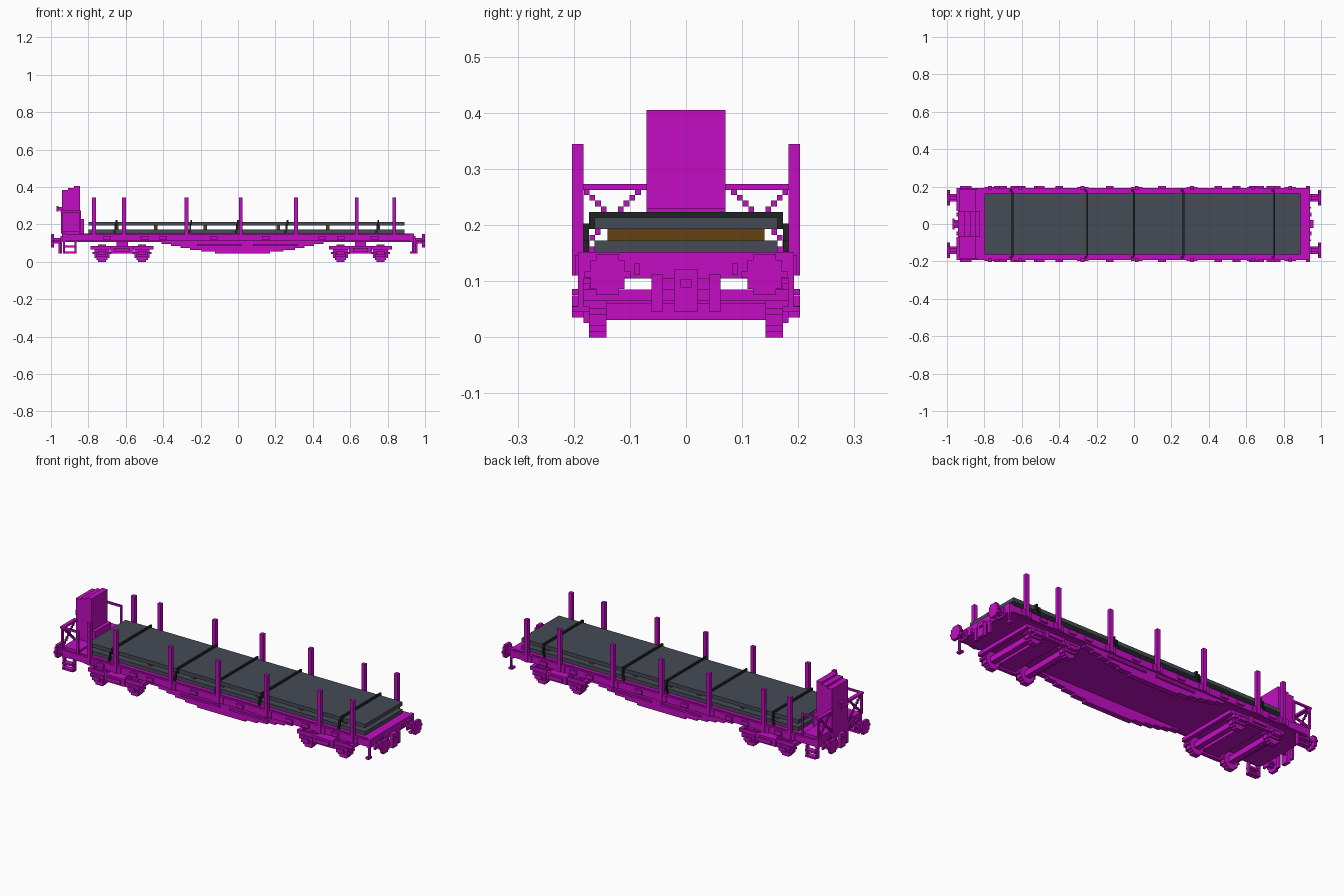
import bpy, bmesh, math
from mathutils import Matrix, Vector

if "Cube" in bpy.data.objects:
    bpy.data.objects.remove(bpy.data.objects["Cube"], do_unlink=True)


def material(name, red, green, blue):
    mat = bpy.data.materials.new(name)
    mat.use_nodes = True
    colour = (red, green, blue, 1)
    mat.diffuse_color = colour
    mat.node_tree.nodes["Principled BSDF"].inputs["Base Color"].default_value = colour
    return mat


magenta = material("magenta_paint", 0.55, 0.004, 0.55)
slate = material("slate_plate", 0.06, 0.07, 0.093)
brown = material("brown_timber", 0.127, 0.053, 0.005)
black = material("black_strap", 0.015, 0.017, 0.016)

# Shared dimensions
step = 0.0102
half_step = step / 2
deck_low, deck_top = 0.105, 0.152
outer = 0.203
sill = outer - 2 * step
ledge = outer - step
beam_end = 0.94
tip = 1.0
plate_width = 0.163


def around(centre, reach=step):
    return centre - reach, centre + reach


def above(low, height=step):
    return low, low + height


def below(high, height=step):
    return high - height, high


def flip(span):
    return -span[1], -span[0]


class Part:
    """Collects blocks into one flat-shaded object."""

    def __init__(self, name, mat=magenta):
        self.name, self.mat, self.bm = name, mat, bmesh.new()

    def __enter__(self):
        return self

    def box(self, *spans):
        size = Matrix.Diagonal([high - low for low, high in spans] + [1])
        centre = Vector([(low + high) / 2 for low, high in spans])
        bmesh.ops.create_cube(self.bm, size=1, matrix=Matrix.Translation(centre) @ size)

    def pair(self, xs, ys, zs):
        self.box(xs, ys, zs)
        self.box(xs, flip(ys), zs)

    def disc(self, cross, height, radius, thickness, along_x=False):
        """Stepped round disc on both sides, built from rows of blocks."""
        rows = round(2 * radius / step)
        row = 2 * radius / rows
        for i in range(rows):
            low = i * row - radius
            chord = math.sqrt(radius ** 2 - (low + row / 2) ** 2)
            span = around(cross, round(chord / step) * step)
            zs = above(height + low, row)
            if along_x:
                self.pair(thickness, span, zs)
            else:
                self.pair(span, thickness, zs)

    def __exit__(self, *error):
        mesh = bpy.data.meshes.new(self.name)
        self.bm.to_mesh(mesh)
        self.bm.free()
        mesh.materials.append(self.mat)
        obj = bpy.data.objects.new(self.name, mesh)
        bpy.context.collection.objects.link(obj)


# Deck and side sills
deck = (deck_low, deck_top)
sill_height = (deck_low + half_step, deck_top - half_step)
with Part("deck") as p:
    p.box(around(0, beam_end), around(0, sill), deck)
    p.pair(around(0, beam_end - step), (sill, ledge), sill_height)

# Stepped fish-belly girders, sloping up from a flat middle
with Part("belly_girders") as p:
    belly_reach, slope, belly_depth = 0.44, 0.36, 0.066
    belly_skin = below(sill, 3 * step)
    columns = round(2 * belly_reach / step)
    for k in range(columns):
        x = k * step - belly_reach + 2 * step
        inset = (min(k, columns - k) + 0.5) * step
        depth = belly_depth * min(inset / slope, 1) ** 0.8
        depth = round(depth / step) * step
        if depth:
            p.pair(above(x), belly_skin, below(deck_low, depth))
    for x in (-0.1, 0.2):
        p.pair(around(x, slope / 3), above(sill), below(deck_low - step))

# Stakes with pockets and sill brackets
with Part("side_stakes") as stakes, Part("sill_brackets") as brackets:
    for x in (-0.77, -0.61, -0.275, 0.015, 0.31, 0.635, 0.835):
        stakes.pair(around(x), (sill, outer), (sill_height[0], 0.345))
        brackets.pair(around(x, 3 * step), above(ledge, half_step), sill_height)
    for x in (-0.7, -0.5, -0.4, -0.13, 0.15, 0.45, 0.55, 0.73):
        brackets.pair(around(x, 2 * step), (ledge, outer), around(sum(deck) / 2))

# Bogies: wheels, axles, side frames and axle boxes
wheel_radius, half_base = 0.046, 0.107
wheel_skin = above(0.142, 3 * step)
wheel_face = wheel_skin[1]
frame_top = 0.085
for name, centre in (("rear", -0.62), ("front", 0.655)):
    axles = around(centre, half_base)
    with Part(name + "_bogie_wheels") as p:
        for x in axles:
            p.disc(x, wheel_radius, wheel_radius, wheel_skin)
            near = around(x, step + half_step)
            p.box(near, around(0, wheel_face), around(wheel_radius, step + half_step))
    with Part(name + "_bogie_frame") as p:
        frame_reach = half_base + 6 * step
        frame_skin = (wheel_face, ledge)
        p.pair(around(centre, frame_reach), (wheel_face, sill), below(frame_top, 2 * step))
        p.pair(around(centre, 6 * step), frame_skin, below(frame_top, 4 * step))
        p.pair(around(centre, 4 * step), (sill, outer), below(frame_top - step, 2 * step))
        p.box(around(centre, 5 * step), around(0, wheel_face), below(frame_top, 3 * step))
        p.box(around(centre, 3 * step), around(0, 5 * step), (frame_top - step, deck_low))
        for x in axles:
            p.pair(around(x, 4 * step), frame_skin, around(wheel_radius + step))
            p.pair(around(x, 2 * step), (wheel_face, outer), around(wheel_radius))
            p.pair(around(x, 3 * step), (wheel_face, sill), around(wheel_radius - step))
        for x in around(centre, frame_reach - step):
            p.box(around(x), around(0, wheel_face), below(frame_top, 2 * step))

# Buffers, end beams, couplings and hanging hoses
buffer_y, buffer_z = 0.14, 0.112
hose_low = 0.045
for name, turn in (("front", tuple), ("rear", flip)):
    with Part(name + "_buffers") as p:
        shank = turn((beam_end, tip - step))
        p.disc(buffer_y, buffer_z, 3.5 * step, turn(below(tip, 1.5 * step)), True)
        p.disc(buffer_y, buffer_z, 1.5 * step, shank, True)
        p.disc(buffer_y, buffer_z, 2.5 * step, turn(above(beam_end)), True)
    with Part(name + "_end_beam") as p:
        hanging = turn(above(beam_end, 2 * step))
        p.box(turn(below(beam_end, 2 * step)), around(0, ledge), deck)
        p.box(hanging, around(0, 2 * step), around(buffer_z))
        p.pair(hanging, above(step), (hose_low, buffer_z))
        p.box(hanging, around(0), (hose_low, 2 * hose_low))
        p.pair(turn(above(beam_end)), around(5 * step), (hose_low, buffer_z))
        p.pair(turn(above(beam_end, half_step)), above(8 * step), around(deck_top - 3 * step))

# Corner steps
with Part("rear_steps") as p:
    ladder = around(-0.9, 3 * step)
    for x in ladder:
        p.pair(around(x, half_step), below(ledge, 2 * step), (hose_low, deck_low))
    for z in (hose_low, hose_low + 3 * step):
        p.pair(ladder, below(outer, 3 * step), above(z))
with Part("front_step") as p:
    p.pair(below(beam_end), below(ledge), (hose_low, deck_low))
    p.pair(around(beam_end - step), below(outer, 3 * step), above(hose_low))

# Tall cabinet with stepped roof
cabin_width, cabin_length, cabin_top = 0.07, 0.096, 0.385
cabin_back = -beam_end
cabin_front = cabin_back + cabin_length
with Part("cabinet") as p:
    third = cabin_length / 3
    for i in range(3):
        slab = above(cabin_back + i * third, third)
        p.box(slab, around(0, cabin_width), (deck_top, cabin_top + i * step))
    p.box(above(cabin_front, 2 * step), around(0, cabin_width), (deck_top, 0.23))

# Braced railings beside the cabinet
with Part("end_railings") as p:
    rail_top = 0.273
    end_plane = around(cabin_back)
    corner = (sill, ledge)
    p.pair(end_plane, (cabin_width, ledge), below(rail_top))
    p.pair((cabin_back, cabin_front), corner, below(rail_top))
    for x in (cabin_back, cabin_front):
        p.pair(around(x, half_step), corner, (deck_top, rail_top))
    for k in range(11):
        for y in (cabin_width + k * step, sill - k * step):
            p.pair(around(cabin_back, half_step), above(y), above(deck_top + k * step))
    p.pair((cabin_back, cabin_front), (cabin_width, sill), above(deck_top))

# Brake wheel on the cabinet end
with Part("brake_wheel") as p:
    p.box(below(cabin_back, 2 * step), around(0), around(rail_top + step))
    p.box(below(cabin_back - 2 * step), around(0, 3 * step), around(rail_top + step, 1.5 * step))

# Stacked plates, timber spacers and lashing straps
load_back, load_front = -0.8, 0.89
spacer_low = deck_top + 2 * step
upper_low = spacer_low + 2 * step
load_top = upper_low + 2 * step
for name, low in (("lower_plate", deck_top), ("upper_plate", upper_low)):
    with Part(name, slate) as p:
        p.box((load_back, load_front), around(0, plate_width), above(low, 2 * step))
with Part("timber_spacers", brown) as p:
    for x in (-0.65, -0.44, -0.175, 0, 0.215, 0.48, 0.75):
        p.box(around(x), around(0, buffer_y), (spacer_low, upper_low))
with Part("lashing_straps", black) as p:
    strap_edge = plate_width + step
    for x in (-0.65, -0.25, 0, 0.265, 0.75):
        p.box(around(x, half_step), around(0, strap_edge), above(load_top))
        p.pair(around(x, half_step), (plate_width, strap_edge), (upper_low, load_top))
        p.pair(around(x - half_step, half_step), above(strap_edge), (spacer_low, upper_low + step))
        p.pair(around(x - step, half_step), above(strap_edge), (deck_top, spacer_low))
